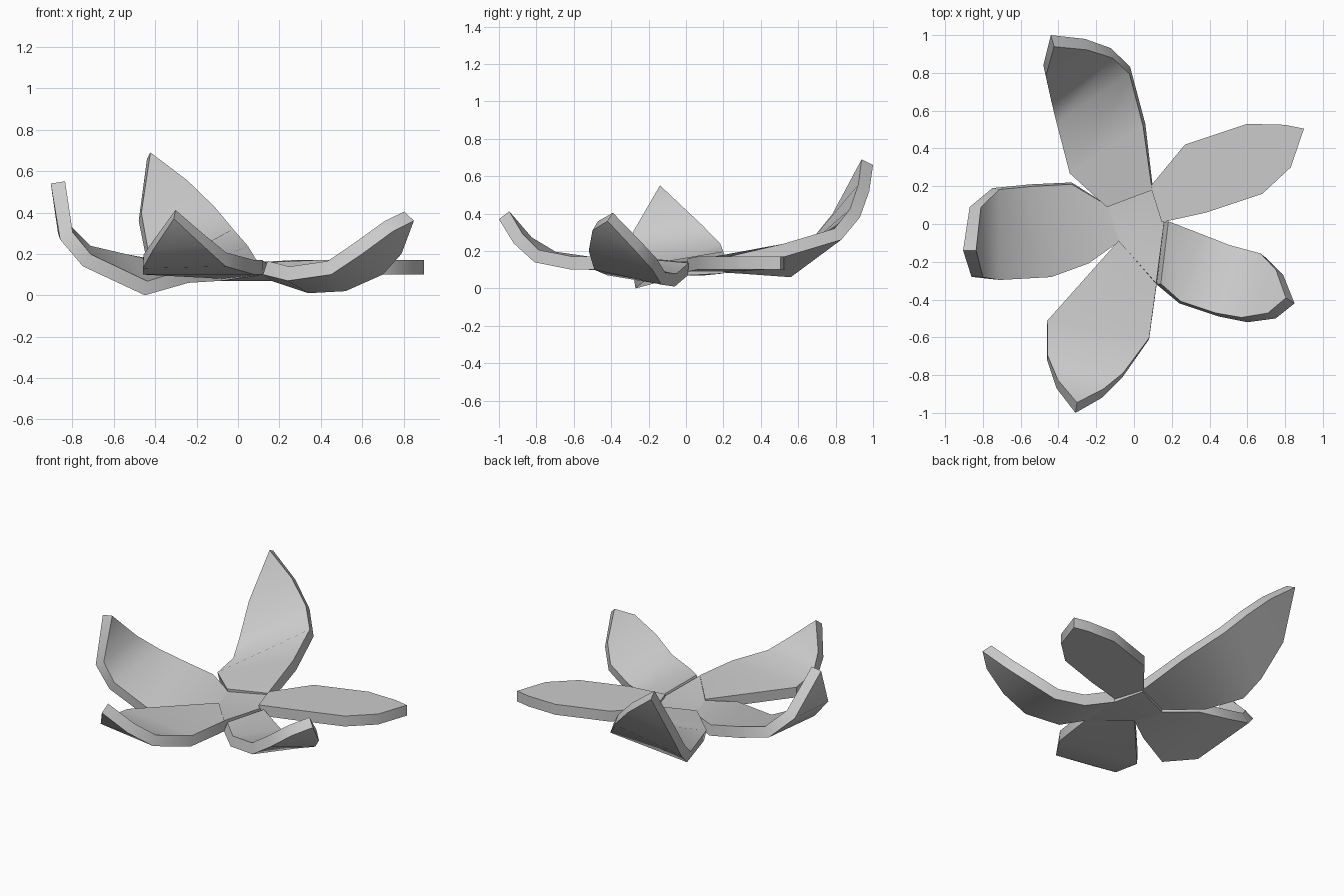
import bpy
import math

cube = bpy.data.objects.get("Cube")
if cube:
    bpy.data.objects.remove(cube, do_unlink=True)

THICKNESS = 0.07

# One plain grey for the whole flower
grey = bpy.data.materials.new("petal_grey")
grey.use_nodes = True
colour = (0.6, 0.6, 0.6, 1)
grey.diffuse_color = colour
grey.node_tree.nodes["Principled BSDF"].inputs["Base Color"].default_value = colour


def thick_sheet(name, verts, faces):
    """Make a sheet, thicken it upwards and shade it with crisp rims."""
    mesh = bpy.data.meshes.new(name)
    mesh.from_pydata(verts, [], faces)
    mesh.materials.append(grey)
    obj = bpy.data.objects.new(name, mesh)
    bpy.context.collection.objects.link(obj)
    bpy.ops.object.select_all(action='DESELECT')
    obj.select_set(True)
    bpy.context.view_layer.objects.active = obj
    solid = obj.modifiers.new("thickness", 'SOLIDIFY')
    solid.thickness = THICKNESS
    solid.offset = 1
    bpy.ops.object.modifier_apply(modifier=solid.name)
    bpy.ops.object.shade_smooth_by_angle(angle=math.radians(40))
    return obj


def petal(name, left, right, tip):
    """Loft a petal between its two edges, closing it on a pointed tip."""
    verts = []
    for l_point, r_point in zip(left, right):
        verts += [l_point, r_point]
    rows = len(left)
    faces = []
    for i in range(rows - 1):
        a = 2 * i
        faces.append((a, a + 1, a + 3, a + 2))
    end = len(verts)
    verts.append(tip)
    faces.append((end - 2, end - 1, end))
    return thick_sheet(name, verts, faces)


# Flat petal on the back left
petal(
    "flat_petal",
    left=[(.09, .2, .09), (.27, .42, .1), (.6, .53, .1), (.8, .525, .1)],
    right=[(.15, .01, .09), (.38, .06, .1), (.68, .16, .1), (.83, .3, .1)],
    tip=(.9, .505, .1),
)

# Low curling petal on the front left
petal(
    "front_left_petal",
    left=[(.16, .01, .07), (.34, -.06, .01), (.52, -.13, .02),
          (.7, -.18, .1), (.79, -.27, .2)],
    right=[(.12, -.32, .1), (.24, -.42, .07), (.45, -.49, .1),
           (.6, -.52, .2), (.75, -.5, .31)],
    tip=(.85, -.42, .36),
)

# Front petal, rising to its point
petal(
    "front_petal",
    left=[(.12, -.32, .1), (.08, -.61, .1), (-.06, -.81, .14),
          (-.17, -.92, .24)],
    right=[(-.08, -.09, .08), (-.46, -.52, .1), (-.46, -.72, .13),
           (-.41, -.87, .22)],
    tip=(-.31, -1, .37),
)

# Right petal, turned up steeply at the end
petal(
    "right_petal",
    left=[(-.08, -.09, .07), (-.24, -.2, .06), (-.45, -.27, 0),
          (-.75, -.29, .14), (-.86, -.28, .27)],
    right=[(-.14, .1, .07), (-.33, .22, .09), (-.55, .21, .13),
           (-.75, .19, .18), (-.87, .09, .3)],
    tip=(-.905, -.14, .54),
)

# Tall back petal
petal(
    "back_petal",
    left=[(-.14, .1, .09), (-.33, .28, .08), (-.4, .56, .06),
          (-.44, .68, .16), (-.48, .84, .36)],
    right=[(.1, .19, .09), (.06, .53, .17), (-.02, .83, .26),
           (-.12, .93, .38), (-.26, .98, .52)],
    tip=(-.44, 1, .66),
)

# Small hub joining the petal bases
hub = [(.1, .2, .08), (-.14, .1, .07), (-.08, -.09, .07),
       (.12, -.32, .1), (.16, .01, .07)]
centre = len(hub)
hub_faces = [(centre, i, (i + 1) % centre) for i in range(centre)]
thick_sheet("hub", hub + [(.04, -.02, .07)], hub_faces)
